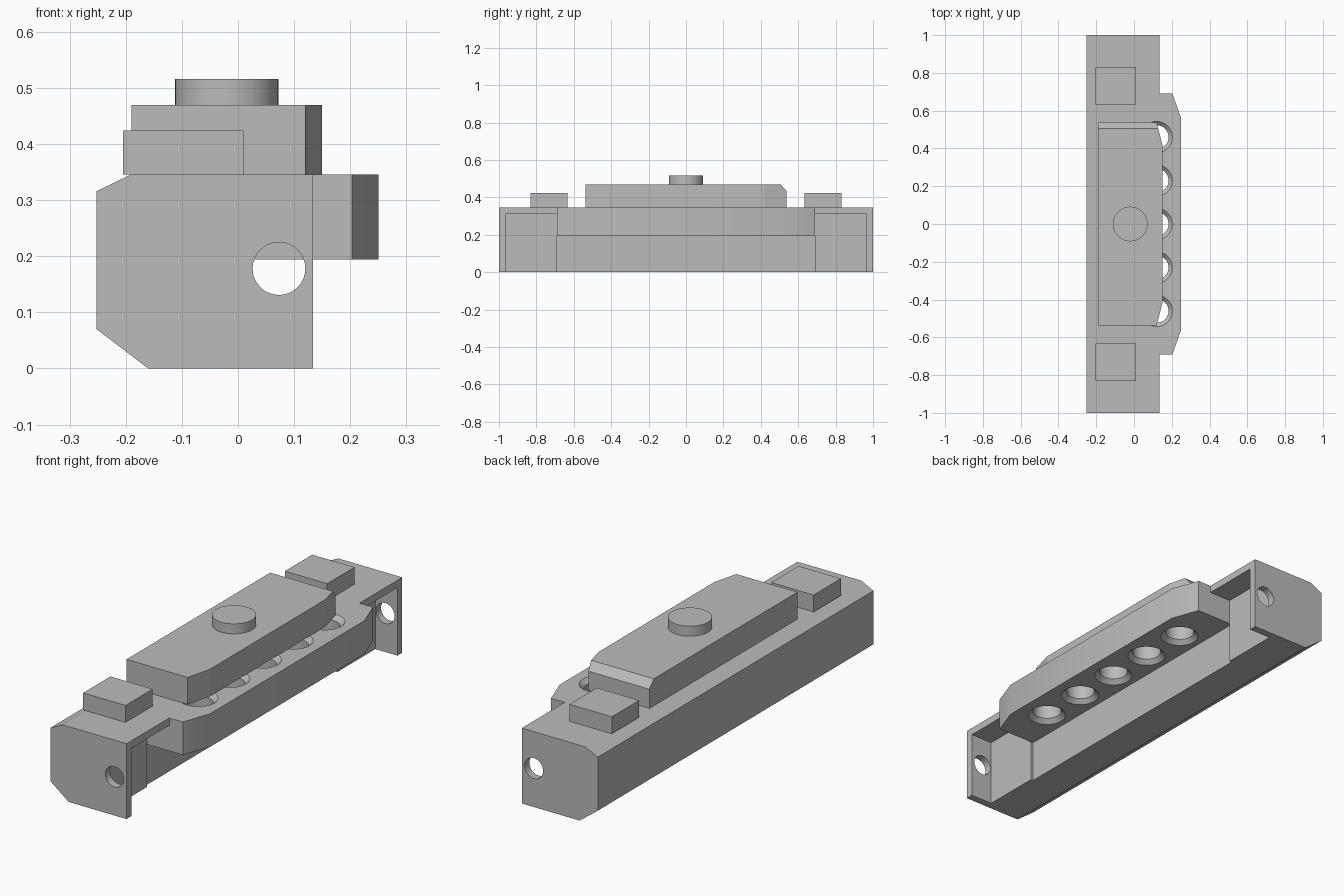
import bpy, bmesh, math
from mathutils import Vector

if "Cube" in bpy.data.objects:
    bpy.data.objects.remove(bpy.data.objects["Cube"], do_unlink=True)

grey = bpy.data.materials.new("plain_grey")
grey.use_nodes = True
COLOR = (0.5, 0.5, 0.5, 1)
grey.diffuse_color = COLOR
grey.node_tree.nodes["Principled BSDF"].inputs["Base Color"].default_value = COLOR


def finish(name, bm):
    bmesh.ops.recalc_face_normals(bm, faces=bm.faces[:])
    mesh = bpy.data.meshes.new(name)
    bm.to_mesh(mesh)
    bm.free()
    mesh.materials.append(grey)
    obj = bpy.data.objects.new(name, mesh)
    bpy.context.collection.objects.link(obj)
    return obj


def prism(bm, points, direction):
    """Extrude a closed outline along a direction."""
    face = bm.faces.new([bm.verts.new(p) for p in points])
    out = bmesh.ops.extrude_face_region(bm, geom=[face], use_keep_orig=True)
    moved = [g for g in out["geom"] if isinstance(g, bmesh.types.BMVert)]
    bmesh.ops.translate(bm, verts=moved, vec=direction)


def box(bm, x0, x1, y0, y1, z0, z1):
    outline = [(x0, y0, z0), (x1, y0, z0), (x1, y1, z0), (x0, y1, z0)]
    prism(bm, outline, (0, 0, z1 - z0))


def lathe(bm, profile, centre, sides=32):
    """Closed solid of revolution about z from (radius, z) rings."""
    rings = []
    for r, z in profile:
        angles = [2 * math.pi * i / sides for i in range(sides)]
        rings.append([bm.verts.new((centre[0] + r * math.cos(a),
                                    centre[1] + r * math.sin(a), z)) for a in angles])
    for low, high in zip(rings, rings[1:]):
        for i in range(sides):
            j = (i + 1) % sides
            bm.faces.new((low[i], low[j], high[j], high[i]))
    bm.faces.new(rings[0][::-1])
    bm.faces.new(rings[-1])


def cut(target, bm):
    cutter = finish("cutter", bm)
    cutter.hide_render = True
    mod = target.modifiers.new("cut", "BOOLEAN")
    mod.operation = "DIFFERENCE"
    mod.solver = "EXACT"
    mod.object = cutter
    bpy.context.view_layer.objects.active = target
    bpy.ops.object.modifier_apply(modifier=mod.name)
    bpy.data.objects.remove(cutter, do_unlink=True)


def smooth(obj):
    bpy.ops.object.select_all(action="DESELECT")
    obj.select_set(True)
    bpy.context.view_layer.objects.active = obj
    bpy.ops.object.shade_smooth_by_angle(angle=math.radians(25))


TOP = 0.346

# Main housing: chamfered section running the full length
bm = bmesh.new()
section = [(-0.16, 0), (0.134, 0), (0.134, TOP), (-0.19, TOP), (-0.252, 0.316), (-0.252, 0.07)]
prism(bm, [(x, -1, z) for x, z in section], (0, 2, 0))
housing = finish("housing", bm)

# Middle recess that receives the shelf
bm = bmesh.new()
box(bm, 0.01, 0.4, -0.69, 0.69, -0.1, 0.5)
cut(housing, bm)

# Open pockets behind both end walls
for y0, y1 in ((-0.965, -0.68), (0.68, 0.965)):
    bm = bmesh.new()
    box(bm, 0.022, 0.4, y0, y1, -0.1, 0.312)
    cut(housing, bm)

# Round hole through both end walls
bm = bmesh.new()
circle = [2 * math.pi * i / 32 for i in range(32)]
prism(bm, [(0.073 + 0.047 * math.cos(a), -1.1, 0.178 + 0.047 * math.sin(a)) for a in circle],
      (0, 2.2, 0))
cut(housing, bm)
smooth(housing)

# Side shelf with tapered ends
bm = bmesh.new()
outline = [(0.01, -0.69), (0.203, -0.69), (0.25, -0.56), (0.25, 0.56), (0.203, 0.69), (0.01, 0.69)]
prism(bm, [(x, y, 0.194) for x, y in outline], (0, 0, TOP - 0.194))
shelf = finish("shelf", bm)

# Row of holes, countersunk above and below
bm = bmesh.new()
for i in range(-2, 3):
    lathe(bm, [(0.093, 0.184), (0.063, 0.214), (0.063, 0.326), (0.093, 0.356)], (0.12, i * 0.23))
cut(shelf, bm)
smooth(shelf)

# Cover plate with clipped corners on one side
bm = bmesh.new()
outline = [(-0.19, -0.537), (0.12, -0.537), (0.15, -0.42), (0.15, 0.42), (0.12, 0.537), (-0.19, 0.537)]
prism(bm, [(x, y, TOP) for x, y in outline], (0, 0, 0.47 - TOP))
cover = finish("cover_plate", bm)

# Sloped edge at the back of the cover
bm = bmesh.new()
wedge = [(0.487, 0.49), (0.557, 0.49), (0.557, 0.412)]
prism(bm, [(-0.3, y, z) for y, z in wedge], (0.6, 0, 0))
cut(cover, bm)

# Square pads near both ends
for name, y in (("front_pad", -0.732), ("back_pad", 0.732)):
    bm = bmesh.new()
    box(bm, -0.205, 0.01, y - 0.099, y + 0.099, TOP, 0.424)
    finish(name, bm)

# Round button on the cover
bm = bmesh.new()
lathe(bm, [(0.092, 0.47), (0.092, 0.516)], (-0.02, 0), 48)
smooth(finish("button", bm))
